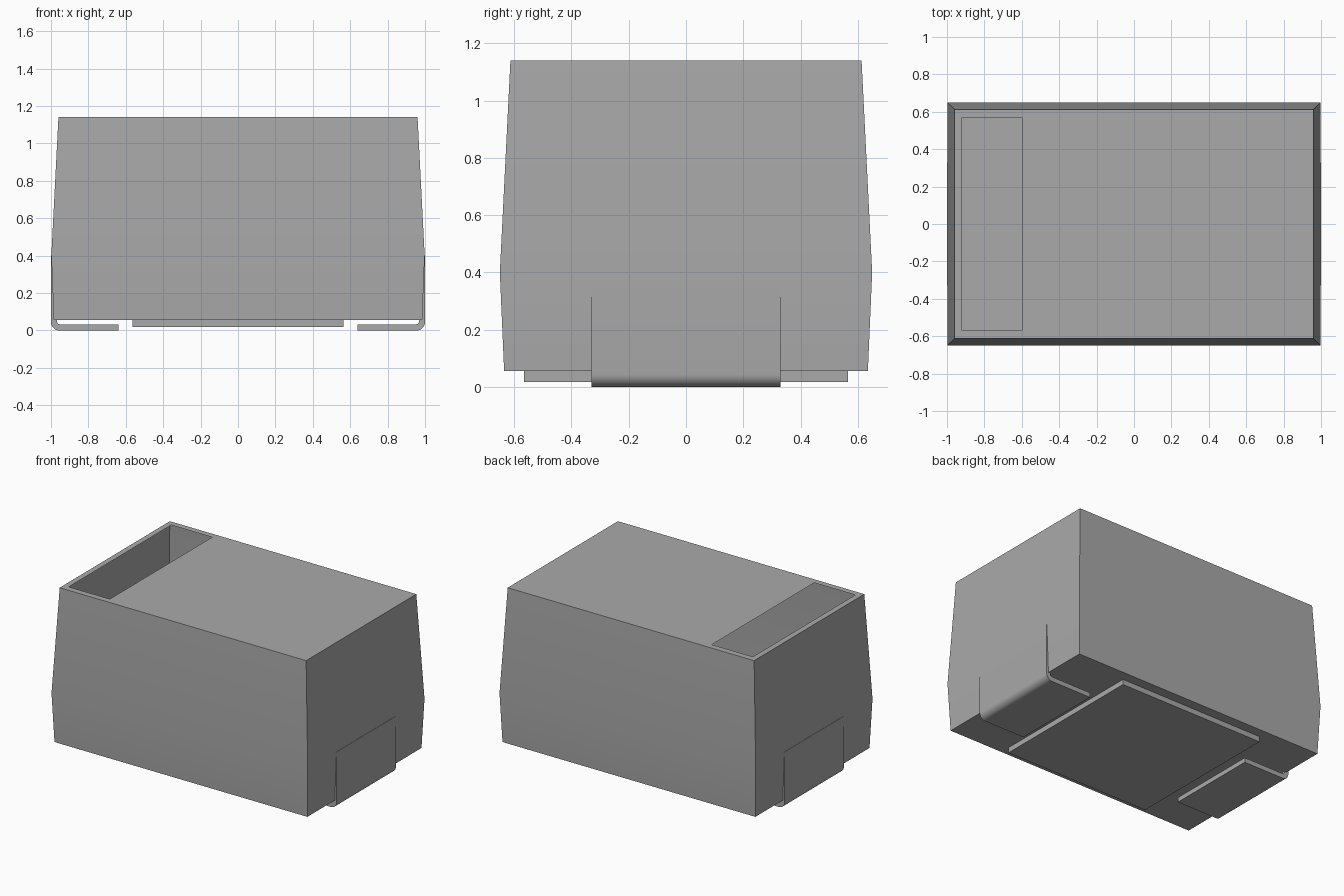
import bpy, bmesh, math

cube = bpy.data.objects.get("Cube")
if cube:
    bpy.data.objects.remove(cube, do_unlink=True)

# Single grey used by every part
grey = bpy.data.materials.new("Neutral grey")
grey.use_nodes = True
colour = (0.4, 0.4, 0.4, 1)
grey.diffuse_color = colour
grey.node_tree.nodes["Principled BSDF"].inputs["Base Color"].default_value = colour


def finish(bm, name):
    bmesh.ops.recalc_face_normals(bm, faces=bm.faces[:])
    mesh = bpy.data.meshes.new(name)
    bm.to_mesh(mesh)
    bm.free()
    mesh.materials.append(grey)
    obj = bpy.data.objects.new(name, mesh)
    bpy.context.collection.objects.link(obj)
    bpy.ops.object.select_all(action="DESELECT")
    obj.select_set(True)
    bpy.context.view_layer.objects.active = obj
    bpy.ops.object.shade_smooth_by_angle(angle=math.radians(30))
    return obj


def ring(bm, x0, x1, y, z):
    corners = ((x0, -y), (x1, -y), (x1, y), (x0, y))
    return [bm.verts.new((cx, cy, z)) for cx, cy in corners]


def bridge(bm, a, b):
    for i in range(4):
        j = (i + 1) % 4
        bm.faces.new((a[i], a[j], b[j], b[i]))


# Hollow tapered body, with a rectangular opening in its top at one end
bm = bmesh.new()
base = ring(bm, -0.985, 0.985, 0.635, 0.055)
waist = ring(bm, -0.998, 0.998, 0.65, 0.4)
rim = ring(bm, -0.96, 0.96, 0.613, 1.14)
opening = ring(bm, -0.92, -0.6, 0.57, 1.14)
bm.faces.new(base)
for lower, upper in ((base, waist), (waist, rim), (rim, opening)):
    bridge(bm, lower, upper)
finish(bm, "body")

# Raised pad under the body
bm = bmesh.new()
low = ring(bm, -0.565, 0.565, 0.565, 0.018)
high = ring(bm, -0.565, 0.565, 0.565, 0.055)
bm.faces.new(low)
bm.faces.new(high)
bridge(bm, low, high)
finish(bm, "bottom_pad")


# Folded metal strips, wrapping from each end to the underside
def arc(radius, steps=8):
    angles = [math.pi / 2 * i / steps for i in range(steps + 1)]
    return [(0.955 + radius * math.sin(a), 0.045 - radius * math.cos(a)) for a in angles]


profile = [(0.64, 0)] + arc(0.045) + [(1, 0.4), (0.99, 0.4)]
profile += arc(0.012)[::-1] + [(0.64, 0.033)]
for side, name in ((1, "left_terminal"), (-1, "right_terminal")):
    bm = bmesh.new()
    face = bm.faces.new([bm.verts.new((side * x, -0.33, z)) for x, z in profile])
    grown = bmesh.ops.extrude_face_region(bm, geom=[face])["geom"]
    moved = [v for v in grown if isinstance(v, bmesh.types.BMVert)]
    bmesh.ops.translate(bm, verts=moved, vec=(0, 0.66, 0))
    finish(bm, name)
